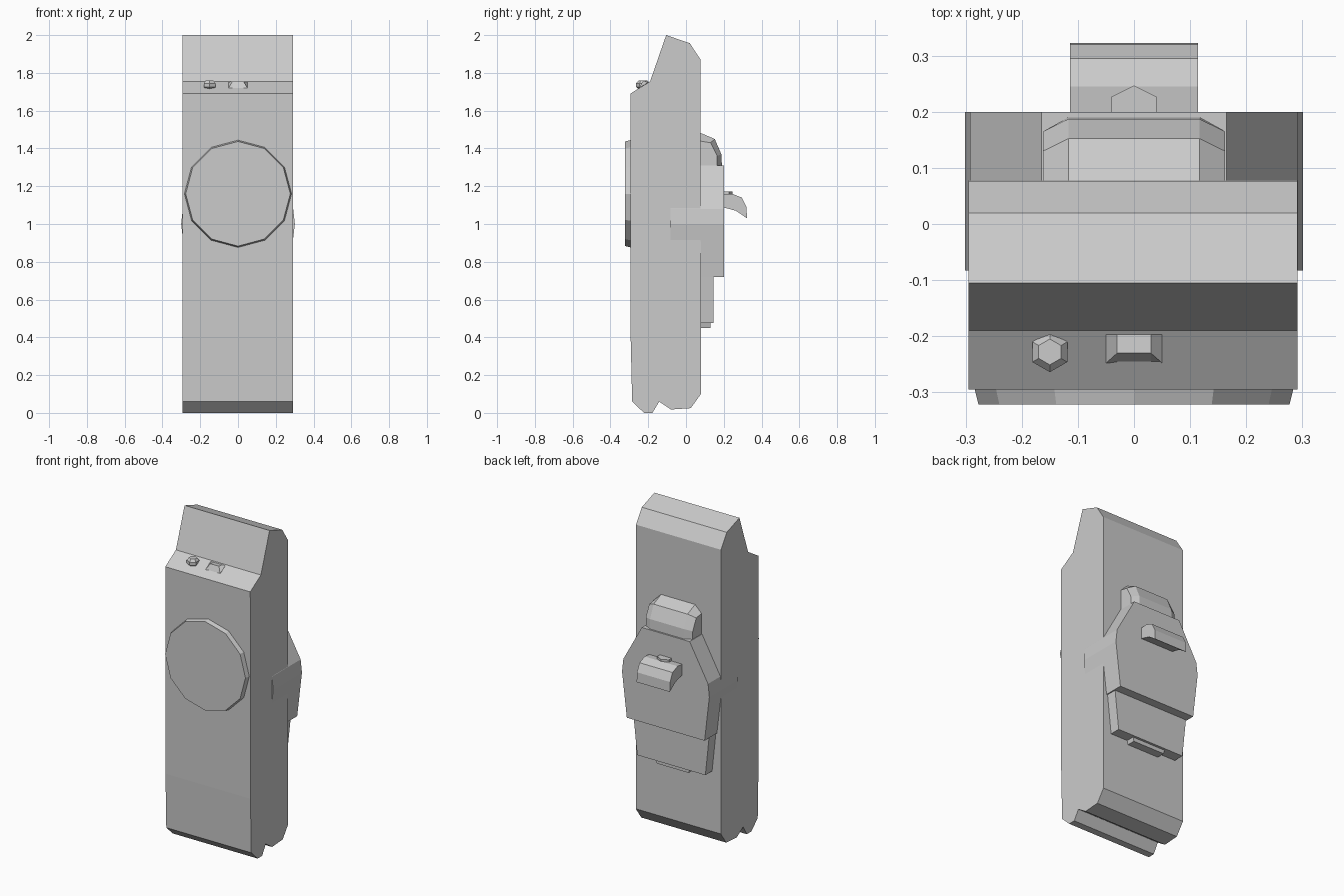
import bpy, bmesh
from math import sin, cos, pi

if "Cube" in bpy.data.objects:
    bpy.data.objects.remove(bpy.data.objects["Cube"])


def loft(name, rings):
    """Skin equal-length closed rings of 3D points and cap both ends."""
    bm = bmesh.new()
    loops = [[bm.verts.new(p) for p in ring] for ring in rings]
    for a, b in zip(loops, loops[1:]):
        n = len(a)
        for i in range(n):
            j = (i + 1) % n
            bm.faces.new((a[i], a[j], b[j], b[i]))
    bm.faces.new(loops[0])
    bm.faces.new(loops[-1])
    bmesh.ops.recalc_face_normals(bm, faces=bm.faces[:])
    mesh = bpy.data.meshes.new(name)
    bm.to_mesh(mesh)
    bm.free()
    obj = bpy.data.objects.new(name, mesh)
    bpy.context.collection.objects.link(obj)
    return obj


def side_ring(profile, x):
    return [(x, y, z) for y, z in profile]


def back_ring(half, y):
    """Mirror a half outline of (x, z) points about x = 0."""
    pts = half + [(-x, z) for x, z in reversed(half)]
    return [(x, y, z) for x, z in pts]


def polygon(n, r):
    return [(r * cos(2 * pi * i / n + pi / 2), r * sin(2 * pi * i / n + pi / 2))
            for i in range(n)]


# Main body: side profile extruded across the width
body = [(-.295, 1.69), (-.19, 1.755), (-.105, 2.0), (.02, 1.957), (.077, 1.87),
        (.079, .10), (.025, .025), (-.08, .018), (-.142, .06), (-.178, 0),
        (-.222, 0), (-.285, .06), (-.293, .40)]
loft("body", [side_ring(body, -.295), side_ring(body, .291)])

# Twelve-sided front disc
loft("front_disc", [[(x, y, 1.16 + z) for x, z in polygon(12, r)]
                    for r, y in ((.285, -.29), (.277, -.322))])

# Rear clip plate, wide enough to wrap around the body sides
plate = [(.165, 1.31), (.292, 1.08), (.301, 1.0), (.268, .72)]
loft("rear_plate", [back_ring(plate, -.083), back_ring(plate, .2)])

# Lower step and small tab below it
step = [(.263, .74), (.235, .475)]
loft("lower_plate", [back_ring(step, .07), back_ring(step, .145)])
tab = [(.12, .49), (.11, .45)]
loft("bottom_tab", [back_ring(tab, .07), back_ring(tab, .13)])

# Rounded hinge housing above the plate
inner = [(.07, 1.31), (.07, 1.44), (.13, 1.43), (.165, 1.36), (.165, 1.31)]
outer = [(.07, 1.31), (.07, 1.485), (.152, 1.45), (.187, 1.37), (.19, 1.31)]
loft("hinge_housing", [side_ring(inner, -.162), side_ring(outer, -.117),
                       side_ring(outer, .117), side_ring(inner, .162)])

# Curved rear hook
hook = [(.19, 1.155), (.245, 1.16), (.295, 1.14), (.32, 1.09), (.323, 1.03),
        (.265, 1.07), (.19, 1.09)]
loft("rear_hook", [side_ring(hook, -.114), side_ring(hook, .114)])

# Pointed stop on the hook
stop = [(-.04, .195), (-.04, .227), (0, .247), (.04, .227), (.04, .195)]
loft("hook_stop", [[(x, y, z) for x, y in stop] for z in (1.145, 1.173)])

# Hexagonal knob on the sloped front shoulder
loft("shoulder_knob", [[(x - .15, y - .228, z) for x, y in polygon(6, r)]
                       for r, z in ((.016, 1.708), (.036, 1.725),
                                    (.036, 1.745), (.023, 1.76))])

# Wedge button beside the knob
wedge = [(-.248, 1.715), (-.197, 1.745), (-.197, 1.752), (-.248, 1.72)]
ridge = [(-.248, 1.715), (-.197, 1.745), (-.197, 1.752), (-.23, 1.755)]
loft("shoulder_button", [side_ring(wedge, -.05), side_ring(ridge, -.03),
                         side_ring(ridge, .03), side_ring(wedge, .05)])
